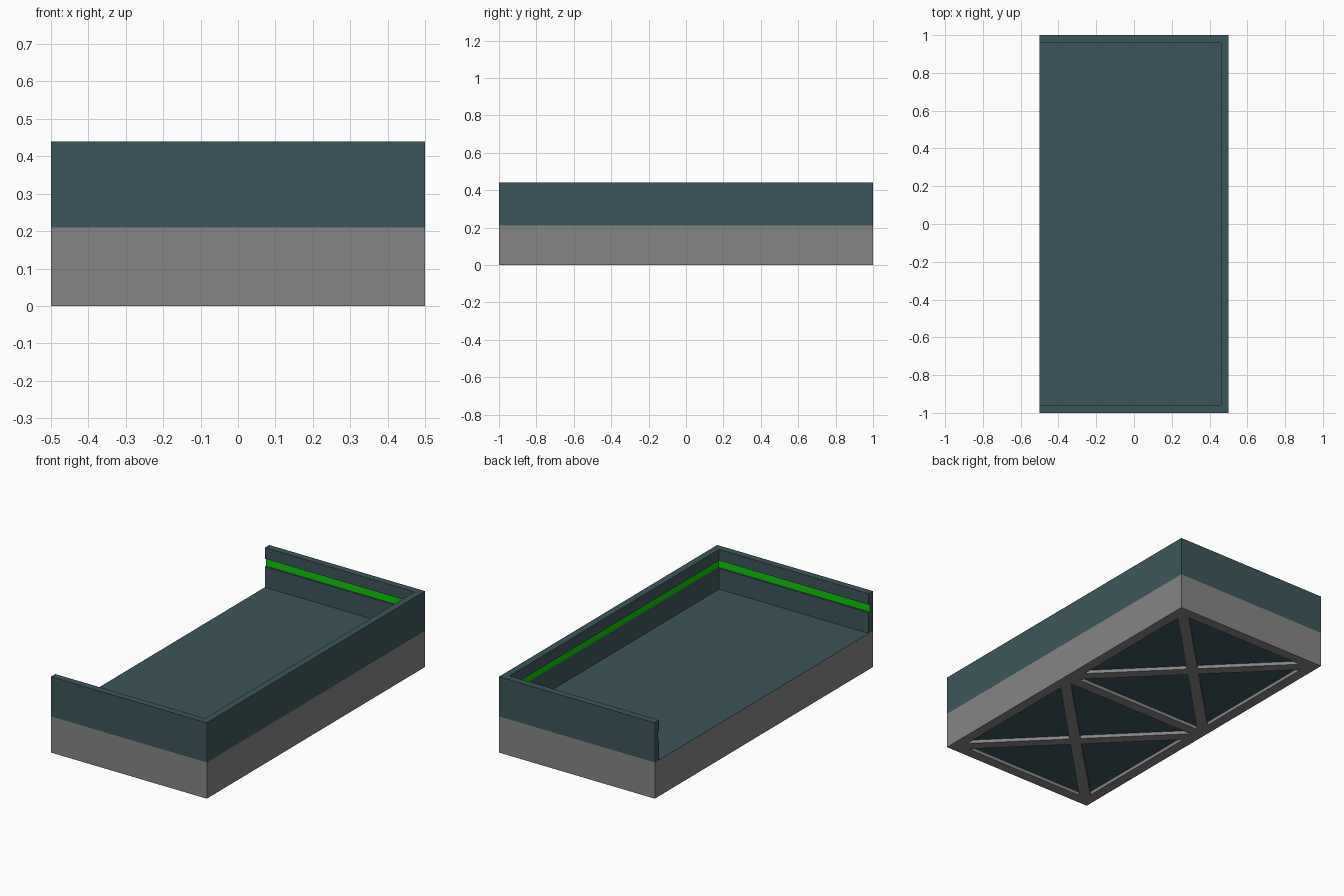
import bpy, bmesh

if "Cube" in bpy.data.objects:
    bpy.data.objects.remove(bpy.data.objects["Cube"])


def material(name, rgb):
    m = bpy.data.materials.new(name)
    m.diffuse_color = (*rgb, 1)
    m.use_nodes = True
    m.node_tree.nodes["Principled BSDF"].inputs["Base Color"].default_value = m.diffuse_color
    return m


GREY = material("grey", (0.235, 0.235, 0.235))
TEAL = material("dark_teal", (0.046, 0.094, 0.103))
GREEN = material("green", (0.004, 0.58, 0.003))
MATS = [GREY, TEAL, GREEN]


def make_object(name, bm):
    bmesh.ops.recalc_face_normals(bm, faces=bm.faces)
    me = bpy.data.meshes.new(name)
    bm.to_mesh(me)
    bm.free()
    for m in MATS:
        me.materials.append(m)
    ob = bpy.data.objects.new(name, me)
    bpy.context.collection.objects.link(ob)
    return ob


def add_prism(bm, pts, z0, z1):
    """Vertical prism: grey sides and bottom, teal top."""
    lo = [bm.verts.new((x, y, z0)) for x, y in pts]
    hi = [bm.verts.new((x, y, z1)) for x, y in pts]
    bm.faces.new(lo)
    bm.faces.new(hi).material_index = 1
    for i in range(len(pts)):
        j = (i + 1) % len(pts)
        bm.faces.new((lo[i], lo[j], hi[j], hi[i]))


# Base block
BASE_Z, TOP_Z = 0.21, 0.44
bm = bmesh.new()
add_prism(bm, [(-.5, -1), (.5, -1), (.5, 1), (-.5, 1)], 0, BASE_Z)
base = make_object("base", bm)

# Triangular pockets underneath, leaving a frame with two cross braces
RIM, BAR, K, DEPTH = 0.44, 0.47, 0.043, 0.02
bm = bmesh.new()
for s in (-1, 1):
    c = 0.5 * s
    for side in (-1, 1):
        add_prism(bm, [(side * K, c), (side * RIM, c - RIM + K),
                       (side * RIM, c + RIM - K)], -0.05, DEPTH)
    for d in (RIM * s, -BAR * s):
        w = abs(d) - K
        add_prism(bm, [(0, c + (K if d > 0 else -K)), (w, c + d), (-w, c + d)],
                  -0.05, DEPTH)
cutter = make_object("pocket_cutter", bm)
cutter.hide_render = True
mod = base.modifiers.new("pockets", 'BOOLEAN')
mod.operation, mod.solver, mod.object = 'DIFFERENCE', 'EXACT', cutter
dg = bpy.context.evaluated_depsgraph_get()
base.data = bpy.data.meshes.new_from_object(base.evaluated_get(dg))
base.modifiers.clear()
bpy.data.objects.remove(cutter)

# Three-sided wall: section (inset, z) with a shallow green groove, swept in a U
section = [(0, BASE_Z), (0, TOP_Z), (.04, TOP_Z), (.04, .376),
           (.03, .376), (.03, .33), (.04, .33), (.04, BASE_Z)]
bm = bmesh.new()
rings = []
for x, y, ix in [(-.5, -1, 0), (.5, -1, 1), (.5, 1, 1), (-.5, 1, 0)]:
    rings.append([bm.verts.new((x - t * ix, y - t * y, z)) for t, z in section])
n = len(section)
for a, b in zip(rings, rings[1:]):
    for i in range(n):
        j = (i + 1) % n
        bm.faces.new((a[i], a[j], b[j], b[i])).material_index = 2 if i == 4 else 1
for r in (rings[0], rings[-1]):
    bm.faces.new(r).material_index = 1
make_object("side_walls", bm)
